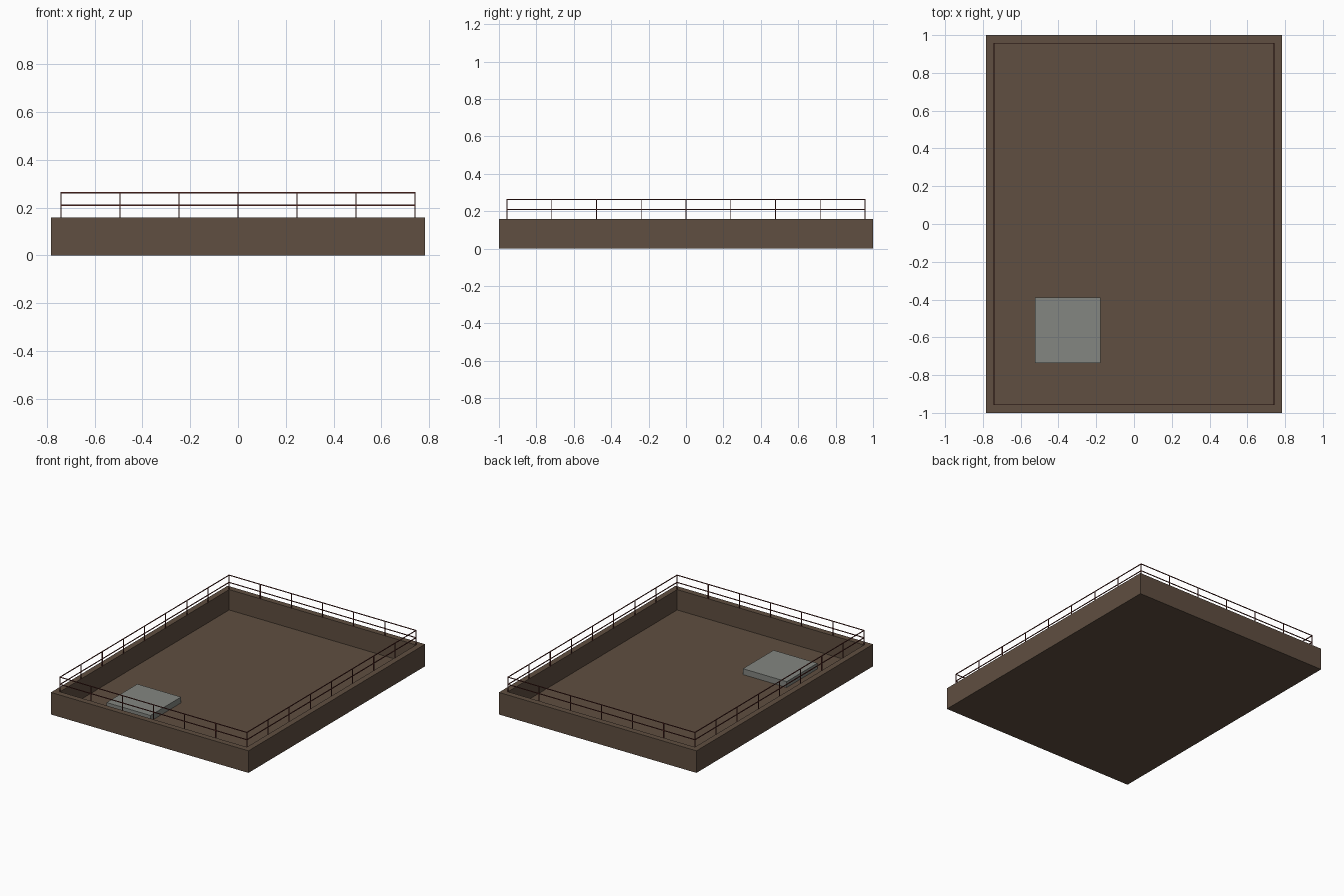
import bpy

if "Cube" in bpy.data.objects:
    bpy.data.objects.remove(bpy.data.objects["Cube"])

HX, HY = 0.783, 1.0        # outer half sizes
WALL, WALL_TOP, FLOOR = 0.042, 0.158, 0.012
RX, RY = 0.741, 0.957      # railing half sizes
RAIL, RAIL_TOP, RAIL_MID = 0.005, 0.262, 0.21


def material(name, color):
    m = bpy.data.materials.new(name)
    m.diffuse_color = (*color, 1)
    m.use_nodes = True
    m.node_tree.nodes["Principled BSDF"].inputs["Base Color"].default_value = m.diffuse_color
    return m


brown = material("brown_wall", (0.115, 0.077, 0.052))
rust = material("rust_metal", (0.12, 0.025, 0.02))
grey = material("grey_hatch", (0.23, 0.24, 0.22))


def build(name, verts, faces, mat):
    mesh = bpy.data.meshes.new(name)
    mesh.from_pydata(verts, [], faces)
    mesh.materials.append(mat)
    obj = bpy.data.objects.new(name, mesh)
    bpy.context.collection.objects.link(obj)
    return obj


def box(name, lo, hi, mat):
    verts = [(x, y, z) for z in (lo[2], hi[2])
             for x, y in ((lo[0], lo[1]), (hi[0], lo[1]), (hi[0], hi[1]), (lo[0], hi[1]))]
    faces = [(3, 2, 1, 0), (4, 5, 6, 7)]
    faces += [(i, (i + 1) % 4, (i + 1) % 4 + 4, i + 4) for i in range(4)]
    return build(name, verts, faces, mat)


# Roof tray: stacked rectangular loops (outer bottom, outer top, inner top, floor)
verts = []
for inset, z in ((0, 0), (0, WALL_TOP), (WALL, WALL_TOP), (WALL, FLOOR)):
    x, y = HX - inset, HY - inset
    verts += [(-x, -y, z), (x, -y, z), (x, y, z), (-x, y, z)]
faces = [(3, 2, 1, 0), (12, 13, 14, 15)]
for k in range(0, 12, 4):
    faces += [(k + i, k + (i + 1) % 4, k + (i + 1) % 4 + 4, k + i + 4) for i in range(4)]
build("roof_tray", verts, faces, brown)

# Raised hatch on the floor
box("roof_hatch", (-0.525, -0.737, FLOOR - 0.002), (-0.178, -0.39, 0.054), grey)

# Horizontal rails
r = RAIL / 2
for label, z in (("mid", RAIL_MID), ("top", RAIL_TOP)):
    for s in (-1, 1):
        box(label + "_rail_x", (-RX - r, s * RY - r, z - r), (RX + r, s * RY + r, z + r), rust)
        box(label + "_rail_y", (s * RX - r, -RY - r, z - r), (s * RX + r, RY + r, z + r), rust)

# Railing posts: six bays across, eight bays along
spots = {(i, j) for i in range(7) for j in range(9) if i in (0, 6) or j in (0, 8)}
for i, j in sorted(spots):
    x, y = -RX + i * RX / 3, -RY + j * RY / 4
    box("rail_post", (x - r, y - r, WALL_TOP - 0.002), (x + r, y + r, RAIL_TOP), rust)
